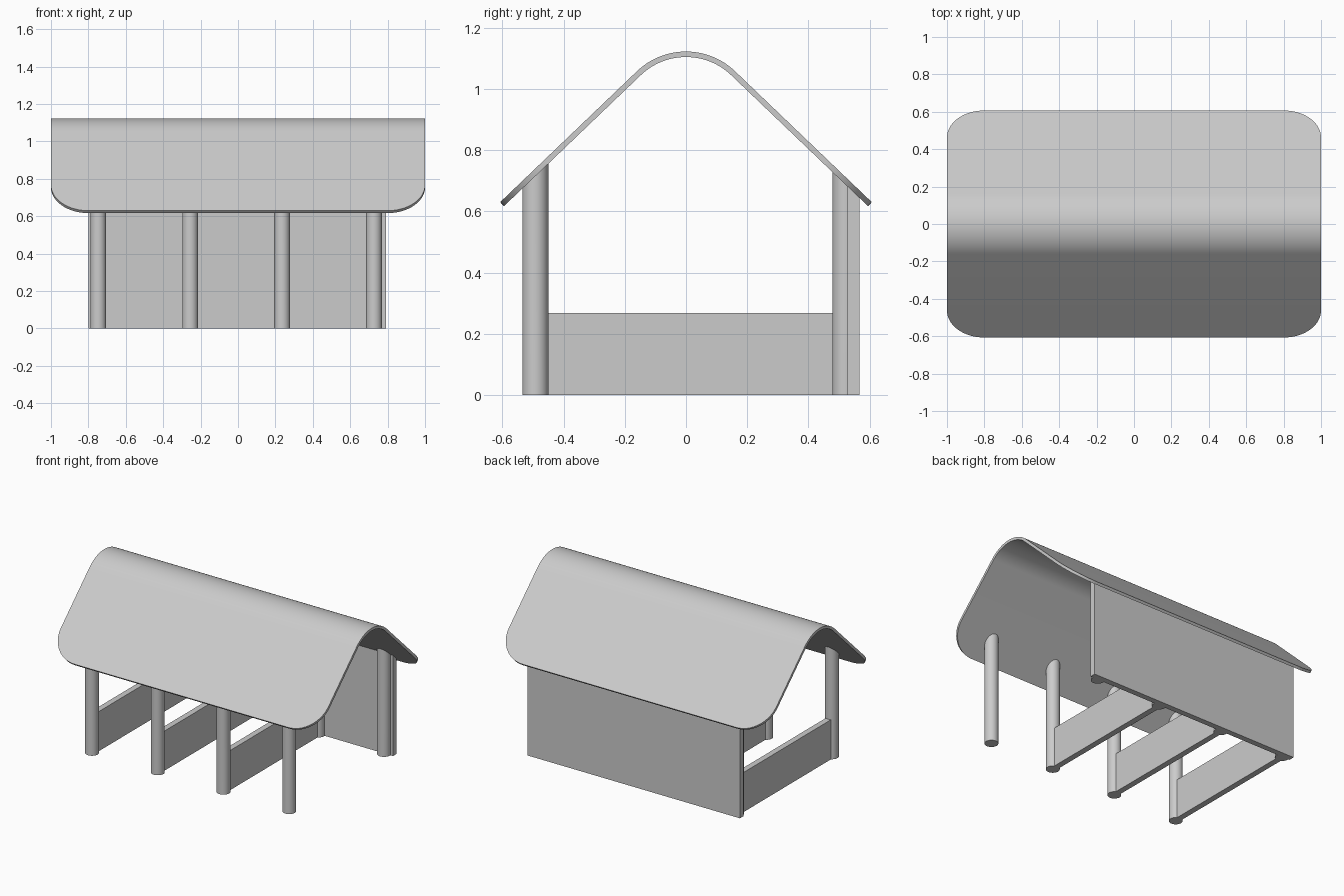
import bpy, bmesh
from math import sin, cos, radians, pi

cube = bpy.data.objects.get("Cube")
if cube:
    bpy.data.objects.remove(cube, do_unlink=True)

# One plain material
GREY = (0.6, 0.6, 0.6, 1.0)
grey = bpy.data.materials.new("light grey")
grey.use_nodes = True
grey.diffuse_color = GREY
grey.node_tree.nodes["Principled BSDF"].inputs["Base Color"].default_value = GREY

# Roof dimensions
PITCH = radians(43.75)
RIDGE_Z, BEND_Y, EAVE_Y = 1.122, 0.16, 0.607
HALF_LENGTH, CORNER, THICK = 1.0, 0.2, 0.018
BEND_R = BEND_Y / sin(PITCH)
BEND_Z = RIDGE_Z - BEND_R * (1 - cos(PITCH))
SLOPE = (EAVE_Y - BEND_Y) / cos(PITCH)


def slope_point(d):
    """Point on the outer roof surface, d down the slope from the bend."""
    return BEND_Y + d * cos(PITCH), BEND_Z - d * sin(PITCH)


def inside_roof(y):
    """Height half way through the roof sheet above y."""
    drop = (abs(y) - BEND_Y) * sin(PITCH) / cos(PITCH)
    return BEND_Z - drop - 0.5 * THICK / cos(PITCH)


def finish(name, bm, smooth=False):
    bmesh.ops.recalc_face_normals(bm, faces=bm.faces)
    mesh = bpy.data.meshes.new(name)
    bm.to_mesh(mesh)
    bm.free()
    mesh.materials.append(grey)
    ob = bpy.data.objects.new(name, mesh)
    bpy.context.collection.objects.link(ob)
    if smooth:
        bpy.ops.object.select_all(action='DESELECT')
        ob.select_set(True)
        bpy.context.view_layer.objects.active = ob
        bpy.ops.object.shade_smooth_by_angle(angle=radians(30))
    return ob


def extruded(name, profile, x0, x1):
    """Side profile of (y, z) points extruded along x."""
    bm = bmesh.new()
    face = bm.faces.new([bm.verts.new((x0, y, z)) for y, z in profile])
    out = bmesh.ops.extrude_face_region(bm, geom=[face])
    verts = [v for v in out["geom"] if isinstance(v, bmesh.types.BMVert)]
    bmesh.ops.translate(bm, verts=verts, vec=(x1 - x0, 0, 0))
    return finish(name, bm)


def post(name, x, y, r=0.0425):
    """Round post whose top is cut to the roof slope."""
    bm = bmesh.new()
    bmesh.ops.create_cone(bm, cap_ends=True, segments=40, radius1=r, radius2=r, depth=1)
    for v in bm.verts:
        top = v.co.z > 0
        v.co.x += x
        v.co.y += y
        v.co.z = inside_roof(v.co.y) if top else 0
    return finish(name, bm, smooth=True)


# Roof sheet: rows of (y, z, half length) from ridge to eave, mirrored
half = []
for i in range(13):
    a = PITCH * i / 12
    half.append((BEND_R * sin(a), RIDGE_Z - BEND_R * (1 - cos(a)), HALF_LENGTH))
for i in range(17):
    a = pi / 2 * i / 16
    y, z = slope_point(SLOPE - CORNER * (1 - sin(a)))
    half.append((y, z, HALF_LENGTH - CORNER * (1 - cos(a))))
rows = [(-y, z, w) for y, z, w in reversed(half[1:])] + half

bm = bmesh.new()
pairs = [[bm.verts.new((s * w, y, z)) for s in (-1, 1)] for y, z, w in rows]
for (a, b), (c, d) in zip(pairs, pairs[1:]):
    bm.faces.new((a, b, d, c))
roof = finish("roof", bm)
if roof.data.polygons[len(rows) // 2].normal.z < 0:
    roof.data.flip_normals()
solid = roof.modifiers.new("thickness", 'SOLIDIFY')
solid.thickness = THICK
solid.offset = -1
bpy.ops.object.select_all(action='DESELECT')
roof.select_set(True)
bpy.context.view_layer.objects.active = roof
bpy.ops.object.modifier_apply(modifier=solid.name)
bpy.ops.object.shade_smooth_by_angle(angle=radians(30))

# Back wall with its top cut to the roof slope
WALL = (0.528, 0.567)
extruded("back_wall", [(WALL[0], 0), (WALL[1], 0), (WALL[1], inside_roof(WALL[1])),
                       (WALL[0], inside_roof(WALL[0]))], -0.8, 0.79)

# Posts, with a low partition beside all but the last bay
FRONT_Y, BACK_Y, RAIL_H, RAIL_T = -0.492, 0.521, 0.268, 0.04
for i in range(4):
    x = -0.747 + 0.4915 * i
    post(f"front_post_{i + 1}", x, FRONT_Y)
    post(f"back_post_{i + 1}", x, BACK_Y)
    if i < 3:
        extruded(f"partition_{i + 1}", [(FRONT_Y, 0), (WALL[0], 0), (WALL[0], RAIL_H),
                                        (FRONT_Y, RAIL_H)], x - RAIL_T / 2, x + RAIL_T / 2)
